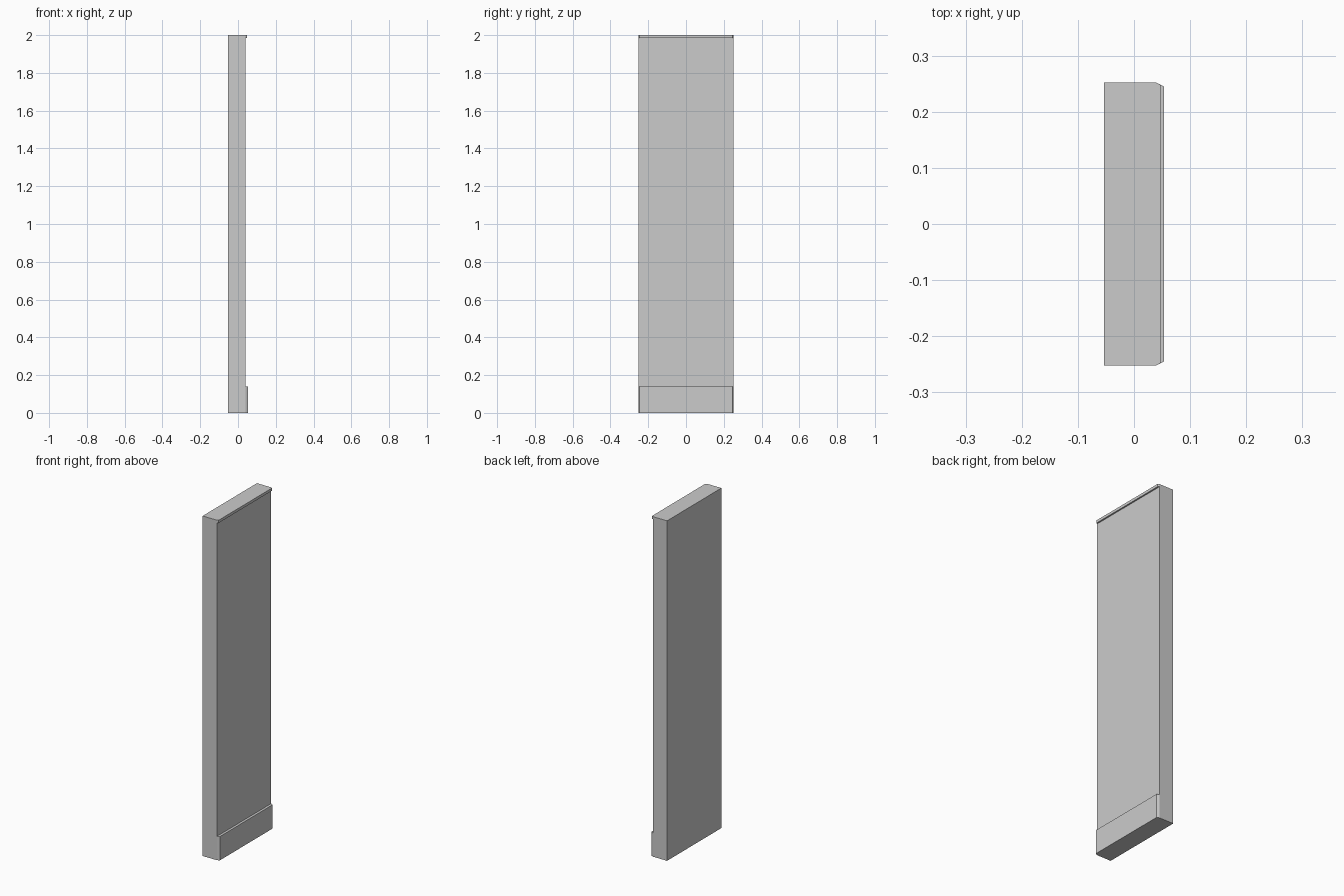
import bpy, bmesh

if "Cube" in bpy.data.objects:
    bpy.data.objects.remove(bpy.data.objects["Cube"])

BACK, FACE = -0.0535, 0.039   # wall back and front planes (x)
HALF = 0.2525                 # half width of the wall (y)


def prism(name, outline, z0, z1):
    """Extrude a closed xy outline from z0 up to z1."""
    bm = bmesh.new()
    base = bm.faces.new([bm.verts.new((x, y, z0)) for x, y in outline])
    out = bmesh.ops.extrude_face_region(bm, geom=[base])
    verts = [v for v in out["geom"] if isinstance(v, bmesh.types.BMVert)]
    bmesh.ops.translate(bm, verts=verts, vec=(0, 0, z1 - z0))
    bmesh.ops.recalc_face_normals(bm, faces=bm.faces)
    mesh = bpy.data.meshes.new(name)
    bm.to_mesh(mesh)
    bm.free()
    obj = bpy.data.objects.new(name, mesh)
    bpy.context.collection.objects.link(obj)
    return obj


def trim(name, front, end, z0, z1):
    """Strip on the wall face with mitred ends."""
    return prism(name, [(FACE, -HALF), (front, -end), (front, end), (FACE, HALF)], z0, z1)


# Plain wall slab
prism("wall_panel", [(BACK, -HALF), (FACE, -HALF), (FACE, HALF), (BACK, HALF)], 0, 2)
# Skirting board at the foot
trim("baseboard", 0.0535, 0.245, 0, 0.14)
# Slim strip under the ceiling
trim("top_trim", 0.0475, 0.2475, 1.984, 2)
